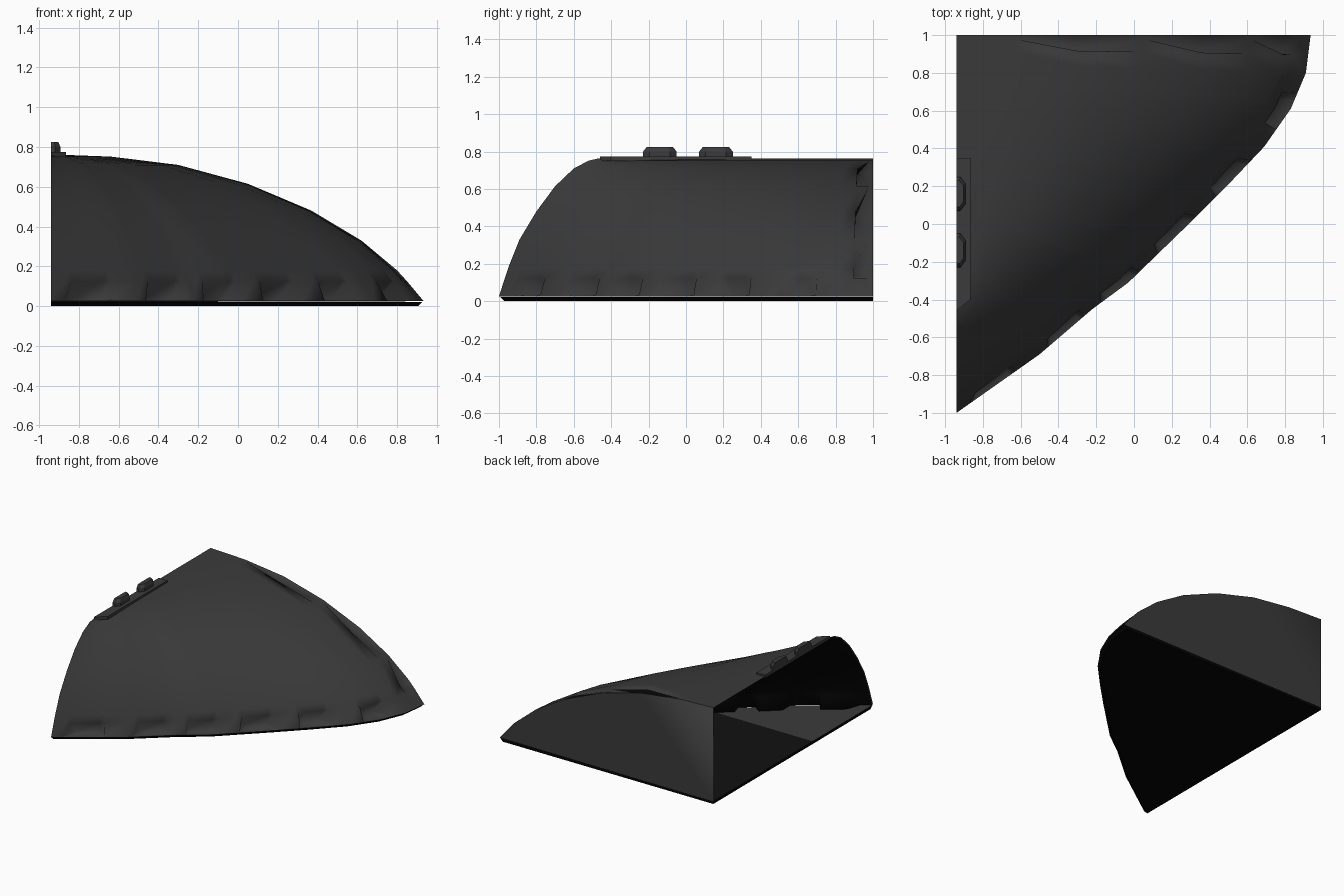
import bpy

if "Cube" in bpy.data.objects:
    bpy.data.objects.remove(bpy.data.objects["Cube"])

X0, Y1 = -0.94, 1.0   # open cut side and flat back


def material(name, v):
    m = bpy.data.materials.new(name)
    m.diffuse_color = (v, v, v, 1)
    m.use_nodes = True
    m.node_tree.nodes["Principled BSDF"].inputs["Base Color"].default_value = m.diffuse_color
    return m


grey = material("dark_grey", 0.043)
charcoal = material("charcoal", 0.006)
black = material("black", 0.0015)


def make(name, verts, faces, mats, smooth=False):
    me = bpy.data.meshes.new(name)
    me.from_pydata(verts, [], faces)
    for m in mats:
        me.materials.append(m)
    for p in me.polygons:
        p.use_smooth = smooth
    ob = bpy.data.objects.new(name, me)
    bpy.context.collection.objects.link(ob)
    return ob


# Ground outline, from the front tip to the back corner
OUT = [(-0.94, -1), (-0.5, -0.69), (-0.22, -0.45), (-0.03, -0.31), (0.3, 0.01),
       (0.5, 0.21), (0.69, 0.41), (0.83, 0.61), (0.91, 0.8), (0.935, 1)]
# Level contours: height, back corner x, front tip y
LEVELS = [(0.025, 0.935, -1), (0.035, 0.925, -0.997), (0.125, 0.85, -0.968),
          (0.18, 0.8, -0.95), (0.33, 0.62, -0.89), (0.48, 0.37, -0.8),
          (0.615, 0.05, -0.7), (0.71, -0.3, -0.6), (0.752, -0.64, -0.52),
          (0.763, -0.94, -0.47)]
# Rim notches: centre x, half width
NOTCHES = [(-0.75, 0.12), (-0.36, 0.1), (-0.07, 0.1), (0.23, 0.1), (0.53, 0.09), (0.81, 0.055)]
RIM_A, RIM_B = 0.922, 0.932   # columns beside the back rim


def outline_y(x):
    for (xa, ya), (xb, yb) in zip(OUT, OUT[1:]):
        if x <= xb:
            return ya + (yb - ya) * (x - xa) / (xb - xa)
    return Y1


def contour(x, level, s=1.0):
    z, xk, yk = level
    return (X0 + (x - X0) * (xk - X0) / 1.875 * s,
            Y1 + (outline_y(x) - Y1) * (Y1 - yk) / 2 * s, z)


cols = {x for x, y in OUT} | {RIM_A, RIM_B}
for c, w in NOTCHES:
    cols |= {c - w, c - 0.7 * w, c + 0.7 * w, c + w}
cols = sorted(cols)


def in_notch(x):
    return any(abs(x - c) < 0.8 * w for c, w in NOTCHES)


def shell(name, s, mat, flip):
    verts = []
    for r, lev in enumerate(LEVELS):
        for x in cols:
            if r == 1 and in_notch(x):            # ledge under an overhanging wall
                p = contour(x, LEVELS[2], 0.96)
                p = (p[0], p[1], lev[0])
            else:
                p = contour(x, lev)
            if x == RIM_B and r in (3, 5, 7):     # dents along the back rim
                p = (p[0] - 0.035, p[1] - 0.08, p[2] - 0.05)
            verts.append((X0 + (p[0] - X0) * s, Y1 + (p[1] - Y1) * s, p[2] * s))
    n = len(cols)
    faces = []
    for r in range(len(LEVELS) - 1):
        for c in range(n - 1):
            a = r * n + c
            for f in ((a, a + 1, a + n + 1), (a, a + n + 1, a + n)):
                faces.append(f[::-1] if flip else f)
    return make(name, verts, faces, [mat], True)


# Curved hull and its dark lining
shell("outer_shell", 1.0, grey, False)
shell("inner_lining", 0.994, black, True)

# Back wall, its ridge corner rolled softly into the roof by a small lip
prof = [(xk, z) for z, xk, yk in LEVELS] + [(X0, 0.02)]
n = len(prof)
wall = [(x, Y1, z) for x, z in prof] + [(X0, 0.985, 0.761), (-0.64, 0.985, 0.75)]
make("back_wall", wall, [(10, 7, 6, 5, 4, 3, 2, 1, 0), (10, 8, 7), (10, 9, 8), (8, 9, 11, 12)],
     [grey], True)
make("back_wall_lining", [(X0 + (x - X0) * 0.99, Y1 - 0.006, z * 0.99) for x, z in prof],
     [tuple(range(n))], [black])


def prism(name, pts, rings, mats, cx=X0, cy=0.0):
    """Stack of scaled copies of a counter-clockwise outline; rings are (z, scale)."""
    k = len(pts)
    verts = [(cx + (x - cx) * s, cy + (y - cy) * s, z) for z, s in rings for x, y in pts]
    faces = [tuple(range(k))[::-1], tuple(range(k * (len(rings) - 1), k * len(rings)))]
    for r in range(len(rings) - 1):
        for i in range(k):
            j = (i + 1) % k
            faces.append((r * k + i, r * k + j, r * k + k + j, r * k + k + i))
    return make(name, verts, faces, mats)


def floor_part(name, pts, top):
    ob = prism(name, pts, [(0.0, 0.985), (0.022, 0.996)], [black, top], X0, Y1)
    for p in ob.data.polygons:
        p.material_index = 1 if p.normal.z > 0.5 else 0


# Floor plate in two tones, black underside and edge
SPLIT = -0.25
split_x = 0.3 + (SPLIT - 0.01) * 0.33 / 0.32
front = [p for p in OUT if p[1] < SPLIT] + [(split_x, SPLIT), (X0, SPLIT)]
rear = [(X0, SPLIT), (split_x, SPLIT)] + [p for p in OUT if p[1] > SPLIT] + [(X0, Y1)]
floor_part("front_floor", front, grey)
floor_part("rear_floor", rear, charcoal)

# Ridge plate with clipped front corner
prism("ridge_plate", [(X0, -0.46), (-0.865, -0.4), (-0.865, 0.35), (X0, 0.35)],
      [(0.75, 1), (0.774, 1)], [grey])

# Two bevelled studs on the plate
for i, cy in enumerate((-0.14, 0.16)):
    half = [(X0, cy - 0.09), (-0.92, cy - 0.09), (-0.893, cy - 0.055),
            (-0.893, cy + 0.055), (-0.92, cy + 0.09), (X0, cy + 0.09)]
    prism("ridge_stud_%d" % (i + 1), half, [(0.77, 1), (0.8, 1), (0.825, 0.78)],
          [grey], X0, cy)
